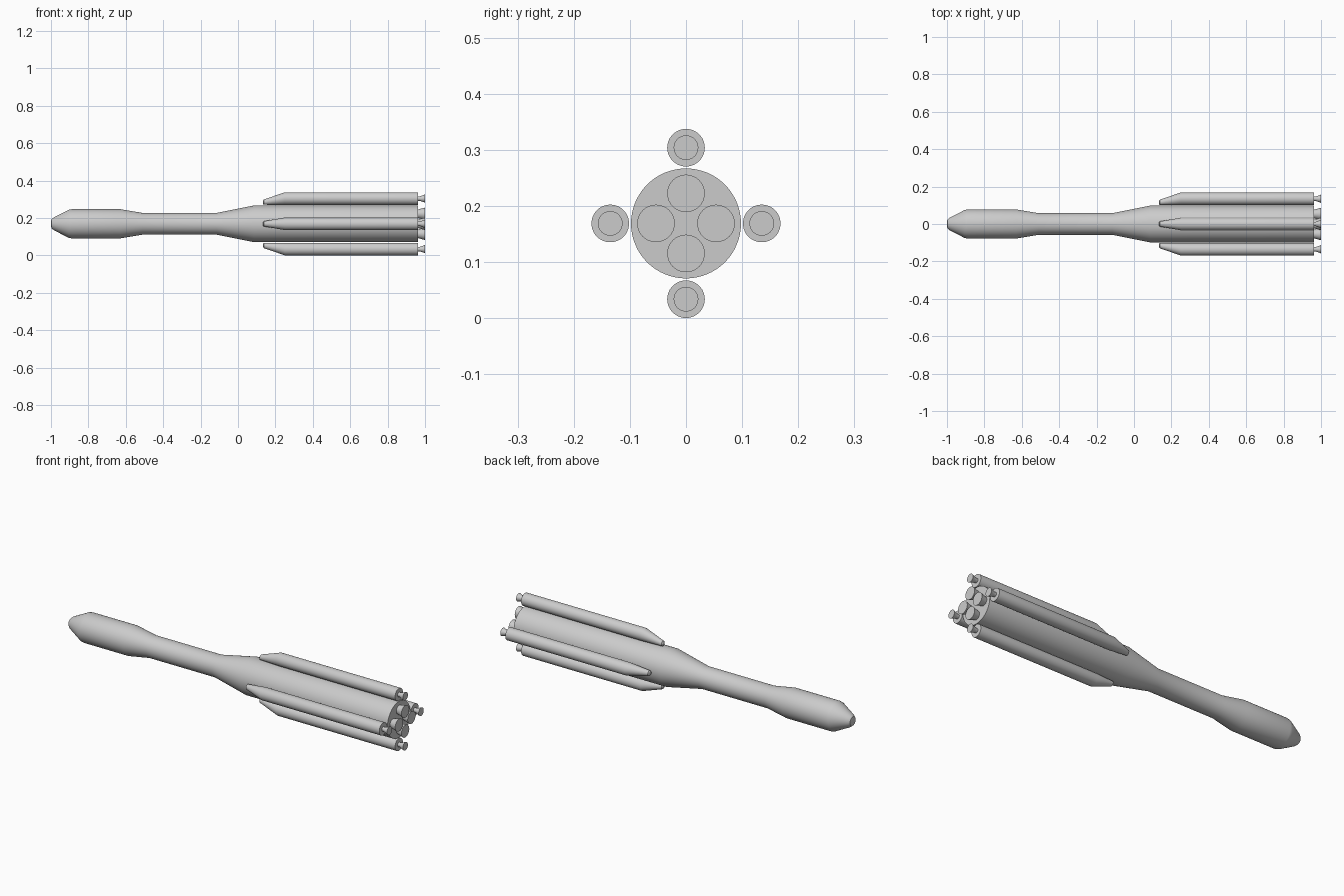
import bpy, bmesh, math
from mathutils import Vector

cube = bpy.data.objects.get("Cube")
if cube:
    bpy.data.objects.remove(cube, do_unlink=True)

AXIS_Z = 0.169
SIDES = 48

grey = bpy.data.materials.new("light grey")
grey.use_nodes = True
grey.diffuse_color = (0.6, 0.6, 0.6, 1)
grey.node_tree.nodes["Principled BSDF"].inputs["Base Color"].default_value = (0.6, 0.6, 0.6, 1)


def loft(name, stations, angle=0.0, offset=0.0, sides=SIDES):
    """Closed body of rings along x; a station is (x, radius, shift toward the core)."""
    out = Vector((0, math.cos(angle), math.sin(angle)))
    bm = bmesh.new()
    rings = []
    for x, radius, shift in stations:
        centre = Vector((x, 0, AXIS_Z)) + out * (offset - shift)
        ring = []
        for i in range(sides):
            a = math.tau * i / sides
            ring.append(bm.verts.new(centre + radius * Vector((0, math.cos(a), math.sin(a)))))
        rings.append(ring)
    for a, b in zip(rings, rings[1:]):
        for i in range(sides):
            j = (i + 1) % sides
            bm.faces.new((a[i], a[j], b[j], b[i]))
    bm.faces.new(rings[0])
    bm.faces.new(rings[-1])
    bmesh.ops.recalc_face_normals(bm, faces=bm.faces)
    mesh = bpy.data.meshes.new(name)
    bm.to_mesh(mesh)
    bm.free()
    mesh.materials.append(grey)
    obj = bpy.data.objects.new(name, mesh)
    bpy.context.collection.objects.link(obj)
    bpy.ops.object.select_all(action='DESELECT')
    obj.select_set(True)
    bpy.context.view_layer.objects.active = obj
    bpy.ops.object.shade_smooth_by_angle(angle=math.radians(35))
    return obj


# Core body: blunt nose, fairing, slim upper stage, flared first stage
core = [(-1.0, 0.012), (-0.997, 0.024), (-0.985, 0.034), (-0.905, 0.075), (-0.89, 0.078),
        (-0.63, 0.078), (-0.51, 0.058), (-0.115, 0.058), (0.085, 0.098), (0.962, 0.098)]
loft("core_body", [(x, r, 0) for x, r in core], sides=64)

# Boosters with slanted noses that lean toward the core, and engine bells
booster = [(0.133, 0.008, 0.021), (0.138, 0.014, 0.019), (0.25, 0.0335, 0), (0.962, 0.0335, 0)]
booster_bell = [(0.955, 0.012, 0), (0.972, 0.012, 0), (1.0, 0.022, 0)]
core_bell = [(0.955, 0.022, 0), (0.966, 0.024, 0), (1.0, 0.0335, 0)]
for i, side in enumerate(("back", "top", "front", "bottom")):
    turn = i * math.pi / 2
    loft(side + "_booster", booster, turn, 0.135)
    loft(side + "_booster_nozzle", booster_bell, turn, 0.135, 32)
    loft(side + "_core_nozzle", core_bell, turn, 0.0535, 32)
